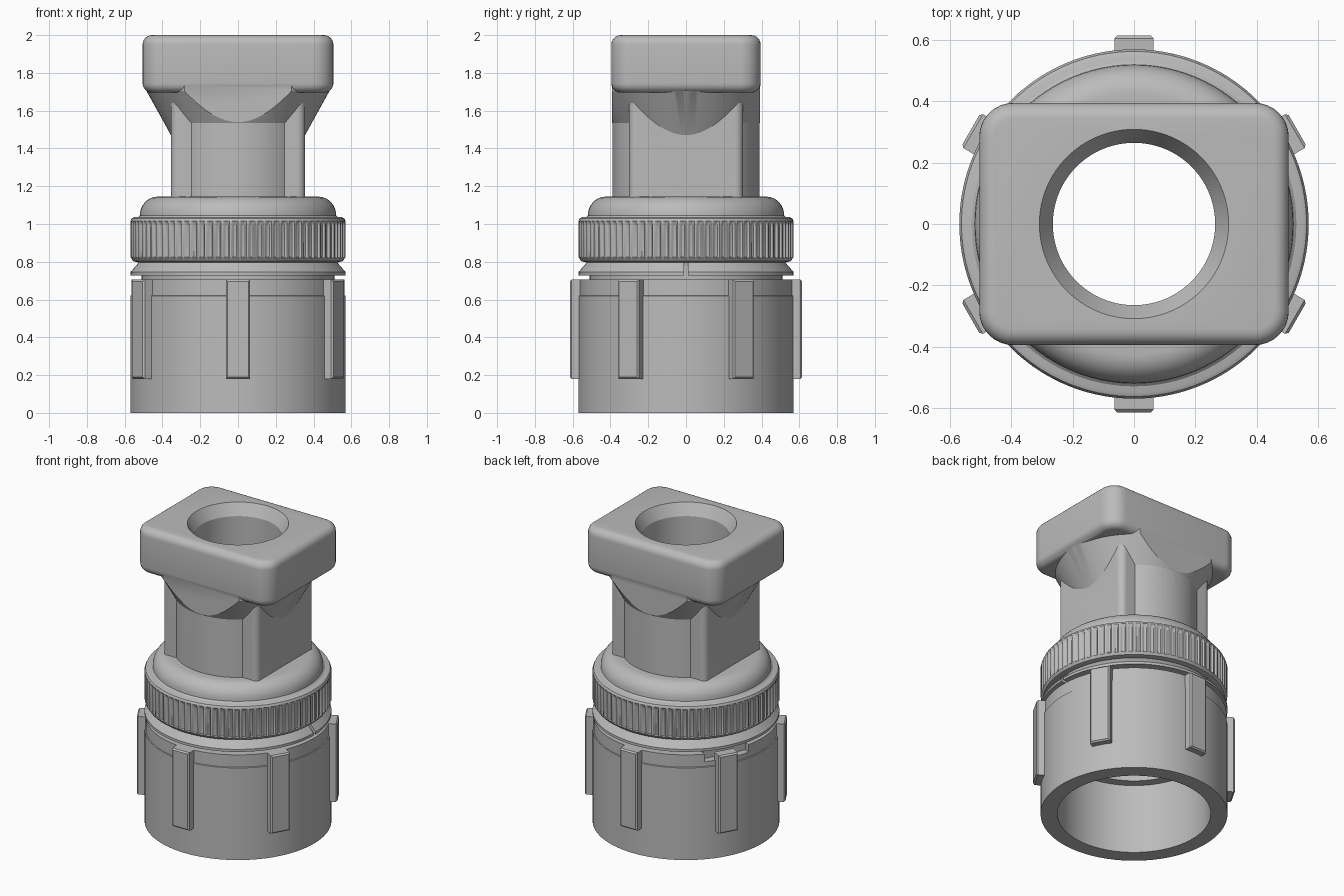
import bpy, bmesh
from math import sin, cos, pi, radians
from mathutils import Matrix

if "Cube" in bpy.data.objects:
    bpy.data.objects.remove(bpy.data.objects["Cube"])

grey = bpy.data.materials.new("plain_grey")
grey.use_nodes = True
grey.diffuse_color = (0.5, 0.5, 0.5, 1)
grey.node_tree.nodes["Principled BSDF"].inputs["Base Color"].default_value = (0.5, 0.5, 0.5, 1)


def make(name, bm):
    bmesh.ops.recalc_face_normals(bm, faces=bm.faces[:])
    mesh = bpy.data.meshes.new(name)
    bm.to_mesh(mesh)
    bm.free()
    mesh.materials.append(grey)
    ob = bpy.data.objects.new(name, mesh)
    bpy.context.collection.objects.link(ob)
    return ob


def lathe(name, profile, steps=96, gap=0.0, depth=None):
    """Revolve a closed (radius, z) loop; gap leaves a slit at +x."""
    bm = bmesh.new()
    rings = []
    count = steps + 1 if gap else steps
    for i in range(count):
        a = gap + (2 * pi - 2 * gap) * i / steps
        ring = []
        for j, (r, z) in enumerate(profile):
            if depth:
                r -= depth(i, j)
            ring.append(bm.verts.new((r * cos(a), r * sin(a), z)))
        rings.append(ring)
    n = len(profile)
    for i in range(steps):
        p, q = rings[i], rings[(i + 1) % count]
        for j in range(n):
            k = (j + 1) % n
            bm.faces.new((p[j], q[j], q[k], p[k]))
    if gap:
        bm.faces.new(rings[0])
        bm.faces.new(rings[-1])
    return make(name, bm)


def solid(name, profile, steps=96):
    """Solid of revolution with flat end caps."""
    bm = bmesh.new()
    rings = [[bm.verts.new((r * cos(2 * pi * i / steps), r * sin(2 * pi * i / steps), z))
              for i in range(steps)] for r, z in profile]
    for p, q in zip(rings, rings[1:]):
        for i in range(steps):
            k = (i + 1) % steps
            bm.faces.new((p[i], p[k], q[k], q[i]))
    bm.faces.new(rings[0])
    bm.faces.new(rings[-1])
    return make(name, bm)


def box(name, half_x, half_y, z0, z1, side_bevel=0, rim_bevel=0):
    bm = bmesh.new()
    bmesh.ops.create_cube(bm, size=2)
    for v in bm.verts:
        v.co = (v.co.x * half_x, v.co.y * half_y, z1 if v.co.z > 0 else z0)
    if side_bevel:
        upright = [e for e in bm.edges if abs(e.verts[0].co.z - e.verts[1].co.z) > 0.01]
        bmesh.ops.bevel(bm, geom=upright, offset=side_bevel, segments=8, profile=0.5,
                        affect='EDGES', clamp_overlap=False)
    if rim_bevel:
        rim = [e for e in bm.edges if abs(e.verts[0].co.z - e.verts[1].co.z) < 0.001]
        bmesh.ops.bevel(bm, geom=rim, offset=rim_bevel, segments=6, profile=0.5,
                        affect='EDGES', clamp_overlap=False)
    return make(name, bm)


def boolean(target, tool, operation):
    tool.hide_render = True
    mod = target.modifiers.new("cut", 'BOOLEAN')
    mod.operation, mod.solver, mod.object = operation, 'EXACT', tool
    bpy.context.view_layer.objects.active = target
    bpy.ops.object.modifier_apply(modifier=mod.name)
    bpy.data.objects.remove(tool)


# Lower sleeve with a shouldered socket
sleeve = lathe("sleeve", [(0.468, 0), (0.57, 0), (0.57, 0.62), (0.564, 0.622), (0.564, 0.705),
                          (0.41, 0.705), (0.41, 0.47), (0.468, 0.47)])
notch = box("notch_cutter", 0.06, 0.15, 0.655, 0.8)
notch.data.transform(Matrix.Rotation(radians(152), 4, 'Z') @ Matrix.Translation((0.565, 0, 0)))
boolean(sleeve, notch, 'DIFFERENCE')
parts = [sleeve]

# Grip ribs around the sleeve
for i in range(6):
    rib = box("grip_rib_%d" % (i + 1), 0.035, 0.064, 0.18, 0.705)
    bm = bmesh.new()
    bm.from_mesh(rib.data)
    bmesh.ops.bevel(bm, geom=[e for e in bm.edges if all(v.co.x > 0 for v in e.verts)],
                    offset=0.009, segments=1, affect='EDGES')
    bm.to_mesh(rib.data)
    bm.free()
    rib.data.transform(Matrix.Rotation(radians(30 + 60 * i), 4, 'Z') @ Matrix.Translation((0.58, 0, 0)))
    parts.append(rib)

# Inner tube and split retaining ring
parts.append(lathe("inner_tube", [(0.41, 0.6), (0.51, 0.6), (0.51, 0.9), (0.41, 0.9)]))
parts.append(lathe("split_ring", [(0.48, 0.728), (0.57, 0.728), (0.57, 0.745), (0.525, 0.797),
                                  (0.48, 0.797)], gap=0.02))

# Knurled nut: profile rows 4 to 6 carry the grooves
groove = [0, 0, 0.35, 0.9, 1, 0.9]


def knurl(i, j):
    fade = {4: 1, 5: 1, 6: 0.6}.get(j, 0)
    return 0.013 * groove[i % 6] * fade


parts.append(lathe("knurled_nut", [(0.40, 0.797), (0.53, 0.797), (0.555, 0.803), (0.566, 0.82),
                                   (0.57, 0.825), (0.57, 0.99), (0.57, 1.003), (0.57, 1.015),
                                   (0.563, 1.03), (0.55, 1.036), (0.40, 1.036)],
                   steps=480, depth=knurl))

# Domed shoulder
dome = [(0.40, 1.02), (0.53, 1.02), (0.53, 1.036)]
dome += [(0.425 + 0.095 * cos(a * pi / 16), 1.045 + 0.1 * sin(a * pi / 16)) for a in range(9)]
parts.append(lathe("domed_shoulder", dome + [(0.265, 1.145), (0.265, 1.03)]))

# Upper head: rounded block, flared cone, neck and side pads merged into one
head = box("head", 0.505, 0.395, 1.695, 2.0, 0.11, 0.05)
flare = solid("flare", [(0.327, 1.42), (0.485, 1.705), (0.485, 1.77)])
boolean(flare, box("flare_clip", 0.7, 0.393, 1.3, 1.9), 'INTERSECT')
neck = solid("neck", [(0.39, 1.1), (0.39, 1.7)])
boolean(neck, box("neck_clip", 0.354, 0.7, 1.0, 1.9), 'INTERSECT')
pads = box("side_pads", 0.355, 0.302, 1.105, 1.715, 0.04)
for piece in (flare, neck, pads):
    boolean(head, piece, 'UNION')

# Through bore with a chamfered mouth
bore = solid("bore_cutter", [(0.265, 0.9), (0.265, 1.925), (0.309, 2.0), (0.309, 2.1)])
boolean(head, bore, 'DIFFERENCE')
parts.append(head)

# Smooth round surfaces, keep hard edges
bpy.ops.object.select_all(action='DESELECT')
for ob in parts:
    ob.select_set(True)
bpy.context.view_layer.objects.active = head
bpy.ops.object.shade_smooth_by_angle(angle=radians(28))
